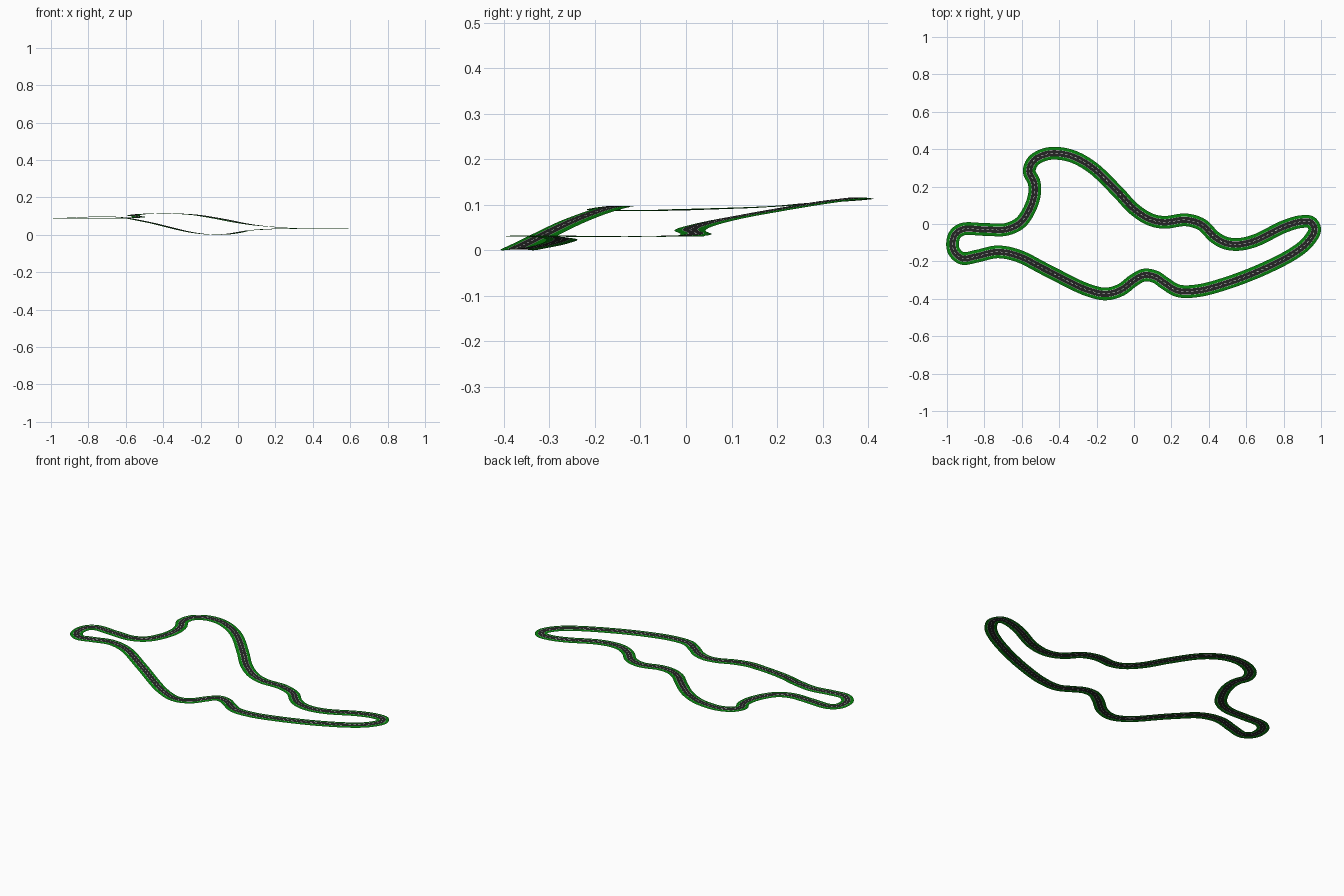
import bpy, bmesh, math
from mathutils import Vector

if "Cube" in bpy.data.objects:
    bpy.data.objects.remove(bpy.data.objects["Cube"])

# Track centre line: x, y, height
PATH = [
    (-.92, -.029, .090), (-.80, -.029, .090), (-.685, -.029, .090), (-.61, .005, .091),
    (-.56, .075, .093), (-.532, .16, .096), (-.535, .225, .100), (-.56, .28, .105),
    (-.54, .335, .110), (-.475, .372, .114), (-.40, .377, .116), (-.32, .358, .114),
    (-.22, .30, .107), (-.09, .175, .086), (.00, .08, .068), (.085, .025, .054),
    (.16, .009, .046), (.28, .022, .037), (.365, -.005, .033), (.43, -.069, .032),
    (.49, -.102, .032), (.56, -.109, .032), (.65, -.088, .032), (.80, -.015, .032),
    (.89, .012, .032), (.945, .009, .032), (.966, -.03, .032), (.93, -.095, .032),
    (.86, -.153, .032), (.70, -.237, .032), (.50, -.315, .033), (.34, -.357, .033),
    (.235, -.357, .033), (.165, -.317, .032), (.115, -.283, .029), (.055, -.273, .024),
    (.00, -.30, .014), (-.07, -.352, .004), (-.15, -.374, .003), (-.25, -.352, .015),
    (-.47, -.245, .067), (-.62, -.170, .094), (-.73, -.149, .098), (-.84, -.172, .095),
    (-.92, -.183, .091), (-.965, -.14, .089), (-.962, -.065, .089),
]
STEPS = 12
COUNT = 720


def material(name, rgb):
    m = bpy.data.materials.new(name)
    m.diffuse_color = (*rgb, 1)
    m.use_nodes = True
    m.node_tree.nodes["Principled BSDF"].inputs["Base Color"].default_value = m.diffuse_color
    return m


ASPHALT = material("asphalt", (.018, .018, .018))
GRASS = material("grass green", (.002, .23, .004))
WHITE = material("line white", (.8, .8, .8))


def smooth_loop(pts):
    """Closed centripetal spline through the control points."""
    p = [Vector(q) for q in pts]
    n, out = len(p), []
    for i in range(n):
        a, b, c, d = (p[(i + k) % n] for k in (-1, 0, 1, 2))
        t1 = (b - a).length ** .5
        t2 = t1 + (c - b).length ** .5
        t3 = t2 + (d - c).length ** .5
        for s in range(STEPS):
            t = t1 + (t2 - t1) * s / STEPS
            a1 = a.lerp(b, t / t1)
            a2 = b.lerp(c, (t - t1) / (t2 - t1))
            a3 = c.lerp(d, (t - t2) / (t3 - t2))
            b1 = a1.lerp(a2, t / t2)
            b2 = a2.lerp(a3, (t - t1) / (t3 - t1))
            out.append(b1.lerp(b2, (t - t1) / (t2 - t1)))
    return out


def resample(pts, count):
    """Even spacing along the closed loop."""
    loop = pts + pts[:1]
    dist = [0]
    for a, b in zip(loop, loop[1:]):
        dist.append(dist[-1] + (b - a).length)
    out, j = [], 0
    for i in range(count):
        d = dist[-1] * i / count
        while dist[j + 1] < d:
            j += 1
        out.append(loop[j].lerp(loop[j + 1], (d - dist[j]) / (dist[j + 1] - dist[j])))
    return out


centre = resample(smooth_loop(PATH), COUNT)
sides = []
for i in range(COUNT):
    t = centre[(i + 3) % COUNT] - centre[i - 3]
    sides.append(Vector((-t.y, t.x, 0)).normalized())


def ribbon(name, profile, mats, rule):
    """Sweep a (side offset, height) profile; rule(column, row) picks the material."""
    bm = bmesh.new()
    rows = [[bm.verts.new(c + s * o + Vector((0, 0, h))) for o, h in profile]
            for c, s in zip(centre, sides)]
    for i in range(COUNT):
        a, b = rows[i], rows[(i + 1) % COUNT]
        for k in range(len(profile) - 1):
            f = bm.faces.new((a[k + 1], a[k], b[k], b[k + 1]))
            f.material_index = rule(k, i)
    bmesh.ops.recalc_face_normals(bm, faces=bm.faces)
    bm.faces.ensure_lookup_table()
    if bm.faces[0].normal.z < 0:
        bmesh.ops.reverse_faces(bm, faces=bm.faces)
    me = bpy.data.meshes.new(name)
    bm.to_mesh(me)
    bm.free()
    for m in mats:
        me.materials.append(m)
    bpy.context.collection.objects.link(bpy.data.objects.new(name, me))


# Road with edge lines (columns 0, 4) and dashed centre line (column 2)
ROAD = [(o, 0) for o in (-.0175, -.0163, -.0013, .0013, .0163, .0175)]
ribbon("road", ROAD, [ASPHALT, WHITE],
       lambda k, i: int(k in (0, 4) or (k == 2 and i % 4 < 2)))

# Grass shoulders falling gently away from the road
ribbon("left_verge", [(.0175, 0), (.034, -.002)], [GRASS], lambda k, i: 0)
ribbon("right_verge", [(-.034, -.002), (-.0175, 0)], [GRASS], lambda k, i: 0)
